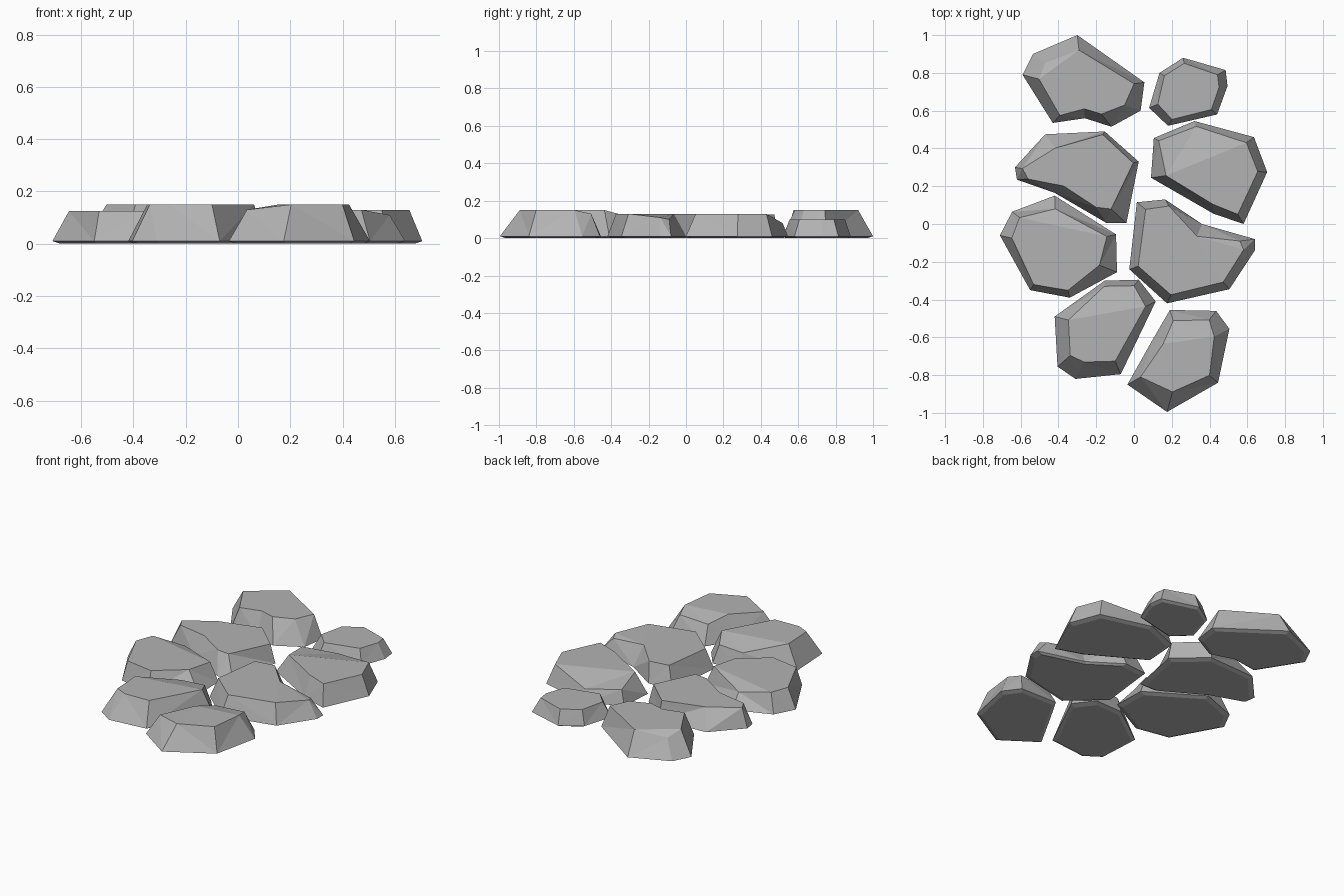
import bpy
import bmesh
from mathutils import Vector

if "Cube" in bpy.data.objects:
    bpy.data.objects.remove(bpy.data.objects["Cube"], do_unlink=True)

# One plain stone colour
grey = bpy.data.materials.new("stone_grey")
grey.use_nodes = True
grey.diffuse_color = (0.45, 0.45, 0.45, 1)
grey.node_tree.nodes["Principled BSDF"].inputs["Base Color"].default_value = grey.diffuse_color

GROUND_EDGE = 0.01    # height of the widest outline
UNDERSIDE_TUCK = 0.1  # how far the flat underside shrinks towards the middle


def bridge(bm, lower, upper):
    """Join two rings of the same length with a band of side faces."""
    count = len(lower)
    for i in range(count):
        j = (i + 1) % count
        bm.faces.new((lower[i], lower[j], upper[j], upper[i]))


def stone(name, height, outline, crease=None):
    """Flat stepping stone. Each outline entry is (x, y, top inset, optional top drop).
    The crease joins two top corners, splitting the top into a flat and a slope."""
    bm = bmesh.new()
    middle = sum((Vector(p[:2]) for p in outline), Vector((0, 0))) / len(outline)
    underside, edge, rim = [], [], []
    for x, y, inset, *drop in outline:
        corner = Vector((x, y))
        inward = (middle - corner).normalized()
        tucked = corner.lerp(middle, UNDERSIDE_TUCK)
        top = corner + inward * inset
        underside.append(bm.verts.new((*tucked, 0)))
        edge.append(bm.verts.new((*corner, GROUND_EDGE)))
        rim.append(bm.verts.new((*top, height - sum(drop))))

    # Underside, tucked edge, sloping sides and top
    bm.faces.new(underside)
    bridge(bm, underside, edge)
    bridge(bm, edge, rim)
    cap = bm.faces.new(rim)
    if crease:
        bmesh.utils.face_split(cap, rim[crease[0]], rim[crease[1]])
    bmesh.ops.triangulate(bm, faces=bm.faces[:])
    bmesh.ops.recalc_face_normals(bm, faces=bm.faces[:])

    mesh = bpy.data.meshes.new(name)
    bm.to_mesh(mesh)
    bm.free()
    mesh.materials.append(grey)
    bpy.context.collection.objects.link(bpy.data.objects.new(name, mesh))


# Back row
stone("back_right_stone", 0.15, [
    (-.3, 1, .08), (.055, .75, .055), (.035, .6, .09), (-.12, .515, .085),
    (-.26, .56, .05), (-.43, .535, .055), (-.59, .79, .09), (-.535, .9, .08, .03)],
    crease=(6, 0))
stone("back_left_small_stone", 0.1, [
    (.26, .88, .03), (.485, .815, .05), (.495, .73, .045), (.44, .58, .04),
    (.18, .52, .04), (.08, .615, .05), (.135, .8, .03)])

# Second row
stone("rear_middle_right_stone", 0.125, [
    (-.155, .49, .02), (.025, .33, .03), (-.04, .005, .11), (-.145, .005, .1),
    (-.42, .165, .06), (-.62, .235, .06), (-.63, .3, .04), (-.47, .475, .09)])
stone("rear_middle_left_stone", 0.13, [
    (.32, .545, .03, .05), (.635, .46, .05), (.705, .275, .05), (.58, 0, .06),
    (.42, .055, .05), (.09, .245, .08), (.105, .455, .03, .03)],
    crease=(5, 1))

# Third row
stone("front_middle_right_stone", 0.125, [
    (-.42, .15, .07, .03), (-.095, -.055, .05), (-.09, -.255, .1), (-.34, -.39, .04),
    (-.55, -.35, .035), (-.71, -.06, .065), (-.645, .065, .05)],
    crease=(6, 1))
stone("front_middle_left_stone", 0.13, [
    (.015, .115, .06), (.165, .13, .04), (.36, 0, .07), (.64, -.08, .08, .03),
    (.64, -.14, .06, .02), (.505, -.345, .05), (.175, -.42, .05), (-.025, -.24, .05)],
    crease=(2, 5))

# Front row
stone("front_right_stone", 0.15, [
    (-.155, -.3, .03, .04), (.025, -.295, .04, .03), (.115, -.41, .06),
    (-.07, -.795, .075), (-.31, -.82, .1), (-.405, -.755, .09), (-.42, -.49, .075)],
    crease=(6, 2))
stone("front_left_stone", 0.15, [
    (.19, -.455, .06, .03), (.435, -.46, .06, .02), (.505, -.555, .09),
    (.445, -.84, .06), (.175, -.995, .11), (-.035, -.85, .08, .02), (.1, -.61, .06)],
    crease=(6, 2))
